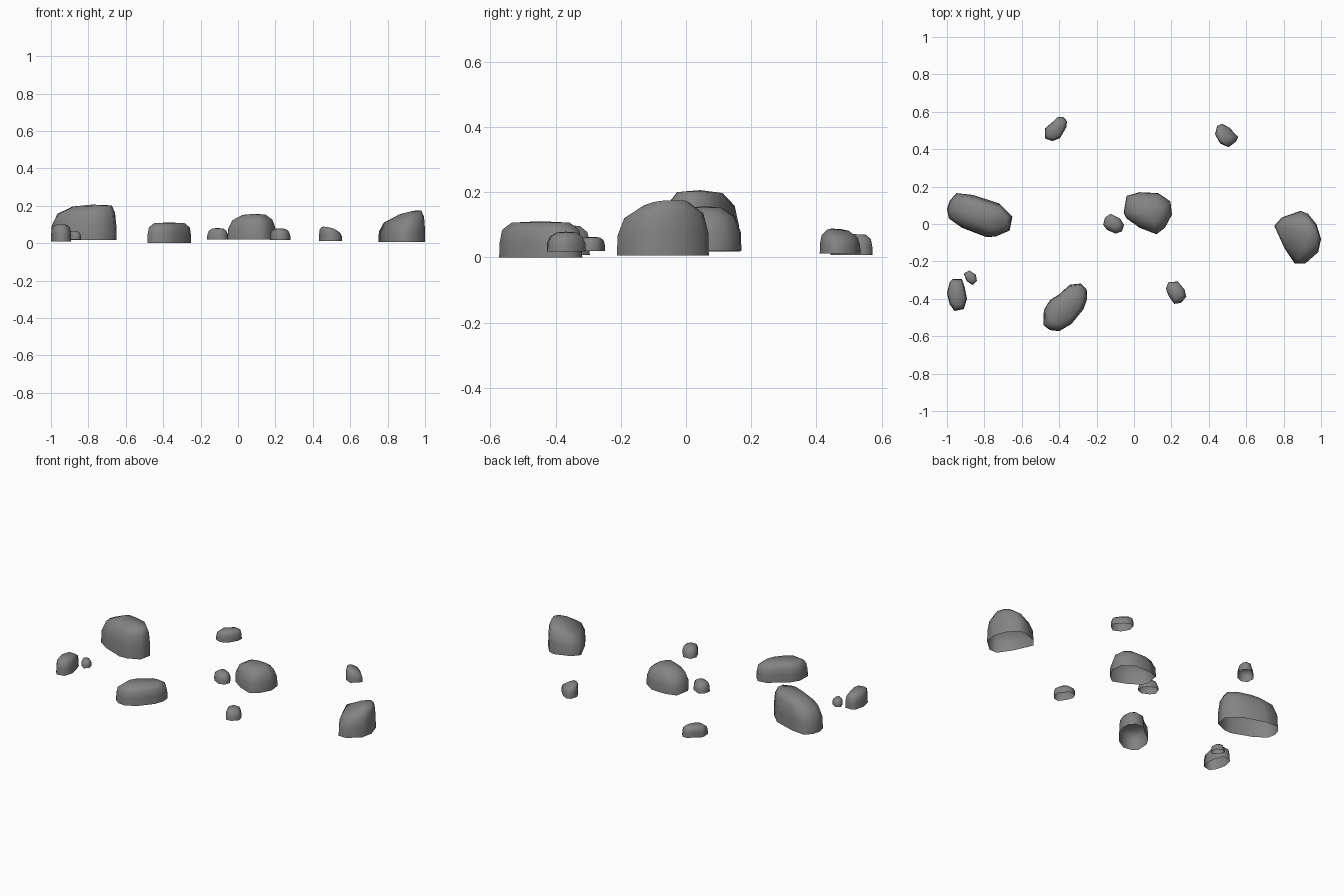
import bpy, bmesh, math

# Dark grey stone
stone = bpy.data.materials.new("dark_stone")
stone.diffuse_color = (0.23, 0.23, 0.23, 1)


def rock(name, outline, z0, z1, top=0.6, shift=(0, 0), tilt=(0, 0), shoulder=0.9):
    """Open-bottomed boulder: a plan outline lofted up into a rounded, tilted cap."""
    area = sum(a[0] * b[1] - b[0] * a[1] for a, b in zip(outline, outline[1:] + outline[:1]))
    if area < 0:
        outline = outline[::-1]
    xs, ys = zip(*outline)
    cx, cy = (min(xs) + max(xs)) / 2, (min(ys) + max(ys)) / 2
    bm = bmesh.new()

    def point(x, y, t, s):
        k = min((1 - s) / (1 - top), 1)
        px, py = (x - cx) * s + shift[0] * k, (y - cy) * s + shift[1] * k
        z = z0 + (z1 - z0) * t + (tilt[0] * px + tilt[1] * py) * t
        return bm.verts.new((cx + px, cy + py, z))

    levels = [(0, 1), (0.42, 0.985), (0.76, shoulder), (0.96, top)]
    rings = [[point(x, y, t, s) for x, y in outline] for t, s in levels]
    n = len(outline)
    for lo, hi in zip(rings, rings[1:]):
        for i in range(n):
            j = (i + 1) % n
            bm.faces.new((lo[i], lo[j], hi[j], hi[i]))
    peak = point(cx, cy, 1, 0)
    for i in range(n):
        bm.faces.new((rings[-1][i], rings[-1][(i + 1) % n], peak))
    mesh = bpy.data.meshes.new(name)
    bm.to_mesh(mesh)
    bm.free()
    mesh.materials.append(stone)
    mesh.shade_smooth()
    ob = bpy.data.objects.new(name, mesh)
    bpy.context.collection.objects.link(ob)


# Large boulders
rock("boulder_left", [(-0.95, 0.165), (-0.86, 0.155), (-0.72, 0.11), (-0.65, 0.04),
                      (-0.665, -0.035), (-0.74, -0.067), (-0.79, -0.07), (-0.92, -0.02),
                      (-0.99, 0.03), (-1.0, 0.08), (-0.985, 0.125)],
     0.018, 0.205, 0.6, (0.045, -0.005), (0.03, 0), 0.88)
rock("boulder_centre", [(-0.04, 0.15), (0.03, 0.17), (0.13, 0.165), (0.195, 0.12),
                        (0.203, 0.05), (0.165, -0.02), (0.12, -0.055), (0.03, -0.02),
                        (-0.04, 0.03), (-0.055, 0.06)],
     0.02, 0.157, 0.48, (0.01, 0), (0.02, 0), 0.83)
rock("boulder_right", [(0.75, -0.01), (0.79, 0.035), (0.89, 0.07), (0.93, 0.055),
                       (0.975, 0.0), (1.0, -0.08), (0.985, -0.15), (0.915, -0.212),
                       (0.86, -0.212), (0.805, -0.13)],
     0.006, 0.158, 0.48, (0.045, 0.01), (0.22, 0.1), 0.86)
rock("boulder_front", [(-0.253, -0.35), (-0.285, -0.318), (-0.345, -0.325), (-0.395, -0.372),
                       (-0.45, -0.408), (-0.482, -0.46), (-0.485, -0.54), (-0.45, -0.567),
                       (-0.4, -0.573), (-0.335, -0.535), (-0.27, -0.455), (-0.25, -0.4)],
     0.0, 0.111, 0.7, (0, 0.0), (0, 0.0), 0.93)

# Small stones
rock("stone_left", [(-0.97, -0.295), (-0.92, -0.295), (-0.905, -0.34), (-0.893, -0.4),
                    (-0.91, -0.455), (-0.96, -0.465), (-0.985, -0.43), (-1.0, -0.37),
                    (-0.985, -0.31)],
     0.008, 0.101, 0.66, (0, 0), (0, -0.03), 0.92)
rock("pebble_left", [(-0.91, -0.265), (-0.88, -0.248), (-0.845, -0.272), (-0.84, -0.305),
                     (-0.862, -0.327), (-0.895, -0.305)],
     0.02, 0.063, 0.6, (0, 0), (0, 0), 0.88)
rock("pebble_centre", [(-0.165, -0.005), (-0.155, 0.035), (-0.125, 0.055), (-0.075, 0.03),
                       (-0.053, -0.005), (-0.065, -0.04), (-0.1, -0.052), (-0.145, -0.03)],
     0.02, 0.081, 0.5, (0, 0), (0, 0), 0.83)
rock("pebble_front", [(0.17, -0.345), (0.185, -0.31), (0.235, -0.308), (0.27, -0.35),
                      (0.28, -0.39), (0.25, -0.422), (0.215, -0.427), (0.185, -0.385)],
     0.018, 0.079, 0.5, (0, 0), (0, 0), 0.83)
rock("stone_back_left", [(-0.477, 0.51), (-0.43, 0.55), (-0.408, 0.572), (-0.378, 0.572),
                         (-0.358, 0.55), (-0.362, 0.517), (-0.395, 0.46), (-0.435, 0.443),
                         (-0.475, 0.457)],
     0.008, 0.072, 0.68, (0, 0), (0, 0), 0.92)
rock("stone_back_right", [(0.433, 0.48), (0.445, 0.525), (0.473, 0.535), (0.51, 0.515),
                          (0.557, 0.465), (0.545, 0.44), (0.505, 0.41), (0.46, 0.432)],
     0.012, 0.08, 0.58, (-0.012, -0.005), (-0.22, -0.15), 0.88)
